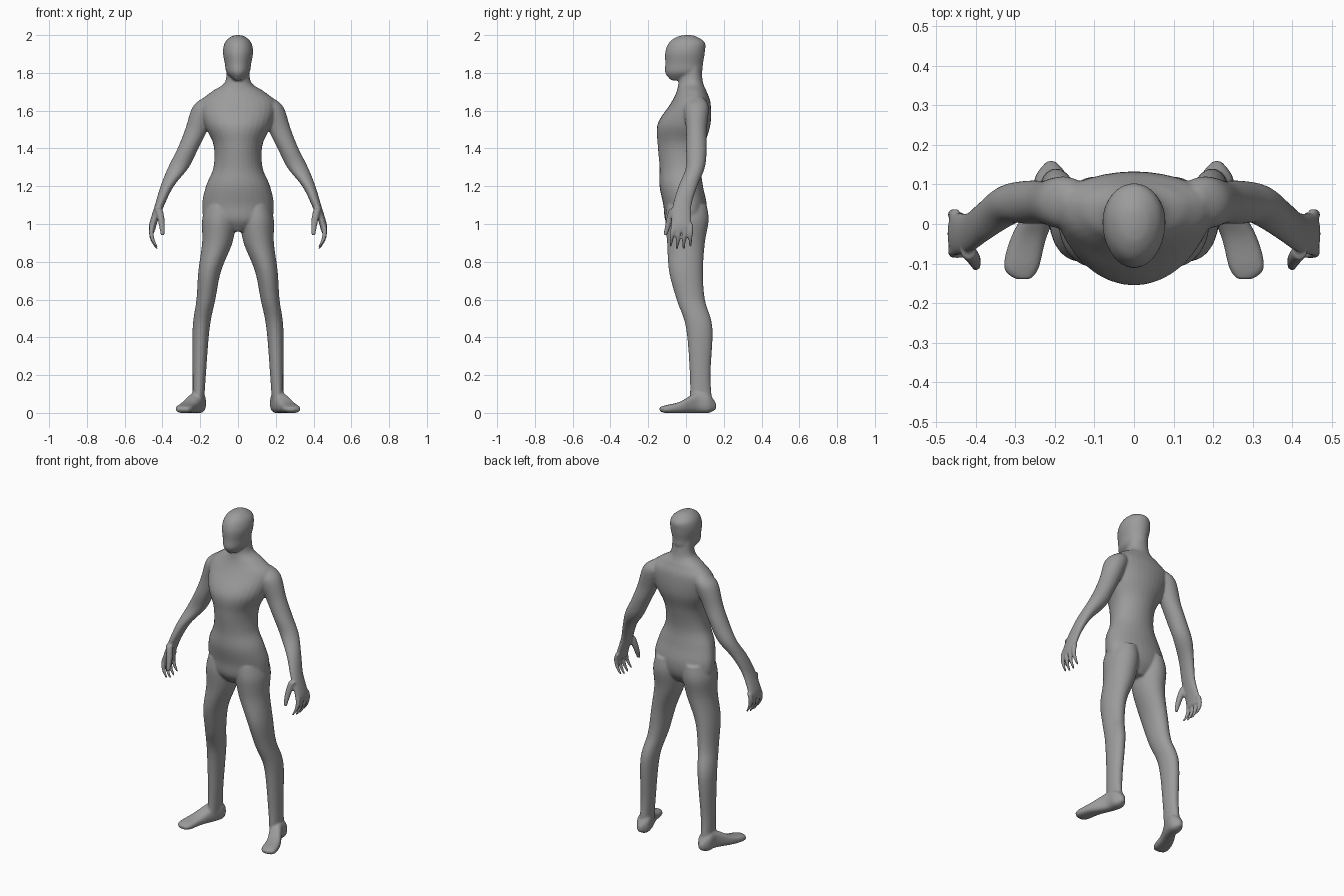
import bpy
import bmesh
from math import cos, sin, pi, copysign
from mathutils import Vector

cube = bpy.data.objects.get("Cube")
if cube:
    bpy.data.objects.remove(cube, do_unlink=True)

SIDES, STEPS = 32, 6
bm = bmesh.new()


def spline(rows):
    """Pass a Catmull-Rom curve through the slices."""
    padded = [rows[0], *rows, rows[-1]]
    curve = []
    for before, start, end, after in zip(padded, padded[1:], padded[2:], padded[3:]):
        for step in range(STEPS):
            t = step / STEPS
            curve.append([
                b + t / 2 * (c - a + t * (2 * a - 5 * b + 4 * c - d + t * (3 * (b - c) + d - a)))
                for a, b, c, d in zip(before, start, end, after)])
    return curve + [rows[-1]]


def superellipse(angle, power):
    """Return a point on a rounded unit outline."""
    return [copysign(abs(value) ** (2 / power), value) for value in (cos(angle), sin(angle))]


def loft(rows, axis="z", side=1, mid=.5, power=2):
    """Skin slices (position, x from, x to, depth from, depth to) along z or y."""
    rings = []
    for position, left, right, front, back in spline(rows):
        centre = front + (back - front) * mid
        ring = []
        for k in range(SIDES):
            u, v = superellipse(2 * pi * k / SIDES, power)
            x = side * (left + right + u * (right - left)) / 2
            depth = centre + v * (back - centre if v > 0 else centre - front)
            point = (x, depth, position) if axis == "z" else (x, position, depth)
            ring.append(bm.verts.new(point))
        rings.append(ring)
    faces = [bm.faces.new(rings[0]), bm.faces.new(rings[-1])]
    for lower, upper in zip(rings, rings[1:]):
        for k in range(SIDES):
            faces.append(bm.faces.new((lower[k], upper[k], upper[k - 1], lower[k - 1])))
    bmesh.ops.recalc_face_normals(bm, faces=faces)


def symmetric_loft(rows, **options):
    """Skin slices (height, half width, front, back) centred on the body."""
    loft([(z, -width, width, front, back) for z, width, front, back in rows], **options)


def finger(base, tip, bow, radius, side):
    """Skin a tapering finger that bows outwards between its ends."""
    rows = []
    for step in range(STEPS):
        t = step / (STEPS - 1)
        x, y, z = Vector(base).lerp(Vector(tip), t)
        x += bow * t * (1 - t)
        r = radius * (1 - t * t / 2)
        rows.append((z, x - r, x + r, y - r, y + r))
    loft(rows, side=side)


# Torso and neck
symmetric_loft([
    (.96, .05, -.07, .06), (1.02, .17, -.11, .1), (1.1, .19, -.12, .11), (1.2, .17, -.14, .09),
    (1.3, .13, -.14, .08), (1.42, .13, -.15, .1), (1.53, .18, -.15, .13), (1.64, .2, -.08, .13),
    (1.7, .14, -.05, .11), (1.75, .07, -.04, .09), (1.84, .06, -.03, .08)], mid=.6)

# Head
symmetric_loft([
    (1.76, .02, -.08, 0), (1.8, .06, -.11, .08), (1.85, .07, -.11, .09), (1.91, .08, -.11, .1),
    (1.96, .07, -.09, .1), (1.99, .04, -.05, .06), (2, .01, -.01, .03)], mid=.55)

for side in (1, -1):
    # Leg, with the buttock at its top
    loft([
        (1.1, .02, .17, -.1, .11), (1.02, .01, .19, -.11, .12), (.9, .03, .19, -.1, .1),
        (.75, .09, .21, -.09, .09), (.6, .12, .22, -.05, .1), (.45, .15, .24, 0, .14),
        (.2, .17, .24, .02, .13), (.05, .18, .24, .02, .14)], side=side)

    # Foot, from toe to heel
    loft([
        (-.14, .26, .3, .01, .03), (-.11, .24, .33, 0, .04), (-.03, .22, .31, 0, .06),
        (.06, .18, .26, 0, .11), (.12, .17, .25, 0, .1), (.16, .2, .22, .02, .05)],
        axis="y", side=side, power=2.7)

    # Arm, from shoulder to palm
    loft([
        (1.67, .13, .18, .03, .09), (1.62, .11, .24, -.01, .12), (1.5, .16, .28, 0, .11),
        (1.4, .21, .32, 0, .11), (1.3, .26, .37, 0, .1), (1.2, .34, .41, -.04, .06),
        (1.1, .39, .44, -.07, .03), (1, .43, .47, -.08, .03), (.96, .44, .47, -.08, .03)], side=side)

    # Fingers fan out from the palm, the middle ones longest
    for place in (-1.5, -.5, .5, 1.5):
        knuckle = (.45, .03 * place - .02, 1)
        tip = (.43, .035 * place - .03, .865 + .01 * abs(place))
        finger(knuckle, tip, .07, .014, side)

    # Thumb
    finger((.42, -.07, 1.08), (.4, -.11, .94), -.02, .02, side)

mesh = bpy.data.meshes.new("body")
bm.to_mesh(mesh)
bm.free()
body = bpy.data.objects.new("body", mesh)
bpy.context.collection.objects.link(body)

# Fuse the parts into one smooth skin
fuse = body.modifiers.new("fuse", "REMESH")
fuse.mode = "VOXEL"
fuse.voxel_size = .006
soften = body.modifiers.new("soften", "SMOOTH")
soften.iterations = 8
bpy.ops.object.select_all(action="DESELECT")
bpy.context.view_layer.objects.active = body
body.select_set(True)
for modifier in (fuse, soften):
    bpy.ops.object.modifier_apply(modifier=modifier.name)
bpy.ops.object.shade_smooth()

# Plain grey skin
grey = (.33, .33, .33, 1)
skin = bpy.data.materials.new("plain grey")
skin.use_nodes = True
skin.diffuse_color = grey
skin.node_tree.nodes["Principled BSDF"].inputs["Base Color"].default_value = grey
body.data.materials.append(skin)
